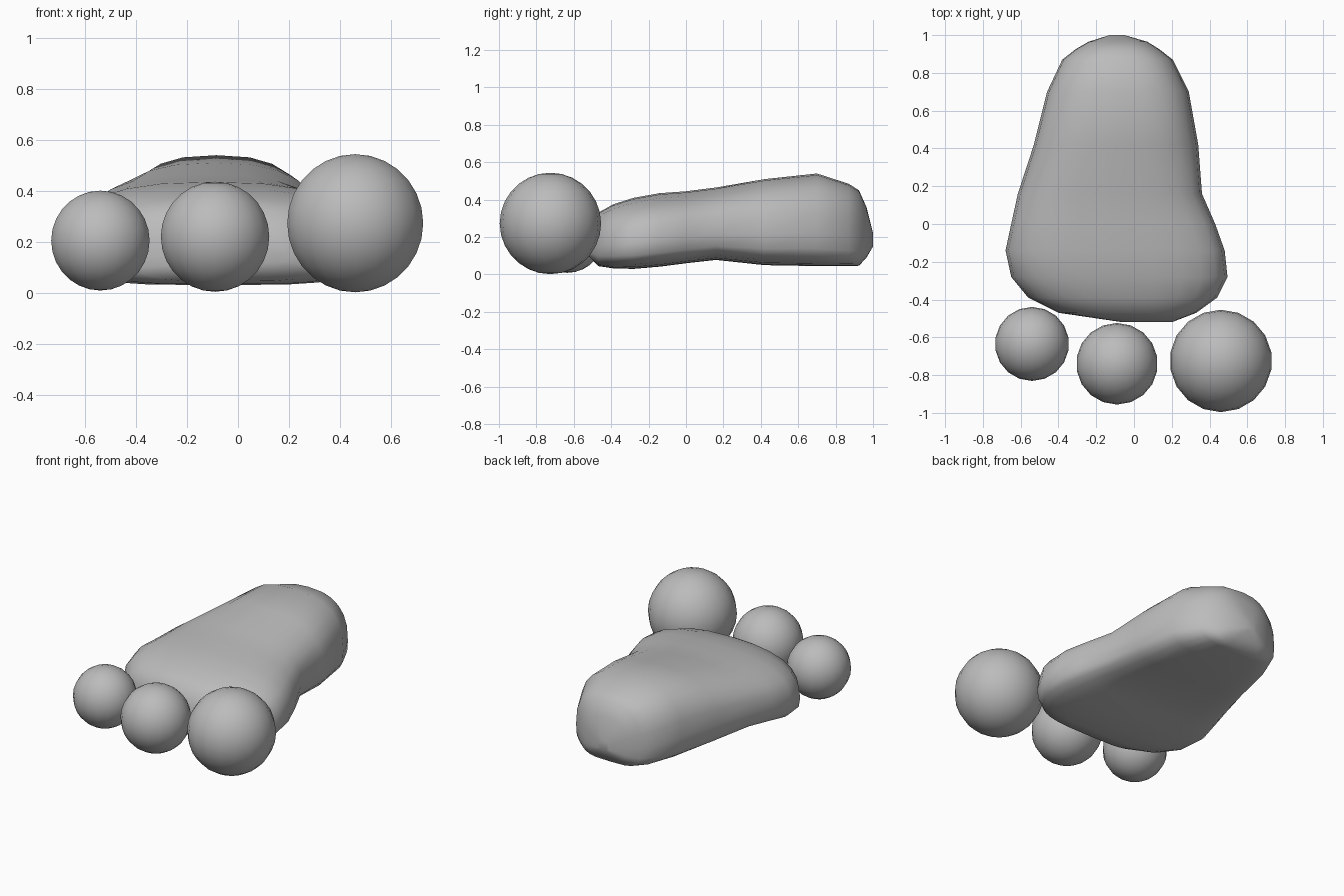
import bpy, bmesh, math

cube = bpy.data.objects.get("Cube")
if cube:
    bpy.data.objects.remove(cube)

# Single stone grey colour
grey = bpy.data.materials.new("stone_grey")
grey.use_nodes = True
colour = (0.5, 0.5, 0.5, 1)
grey.diffuse_color = colour
grey.node_tree.nodes["Principled BSDF"].inputs["Base Color"].default_value = colour


def finish(name, bm):
    bmesh.ops.recalc_face_normals(bm, faces=bm.faces)
    for face in bm.faces:
        face.smooth = True
    mesh = bpy.data.meshes.new(name)
    bm.to_mesh(mesh)
    bm.free()
    mesh.materials.append(grey)
    obj = bpy.data.objects.new(name, mesh)
    bpy.context.collection.objects.link(obj)
    return obj


def power(value, exponent):
    return math.copysign(abs(value) ** exponent, value)


# Foot sections from front to heel: y, right x, left x, sole z, top z
SECTIONS = [
    (-0.52, -0.06, 0.20, 0.10, 0.22),
    (-0.47, -0.40, 0.33, 0.045, 0.33),
    (-0.39, -0.56, 0.44, 0.033, 0.375),
    (-0.28, -0.65, 0.495, 0.03, 0.41),
    (-0.14, -0.68, 0.48, 0.042, 0.435),
    (0.0, -0.65, 0.43, 0.06, 0.445),
    (0.16, -0.615, 0.36, 0.078, 0.465),
    (0.42, -0.53, 0.34, 0.05, 0.51),
    (0.70, -0.46, 0.29, 0.045, 0.54),
    (0.87, -0.38, 0.205, 0.045, 0.485),
    (0.925, -0.31, 0.135, 0.047, 0.45),
    (0.965, -0.24, 0.07, 0.09, 0.36),
    (1.0, -0.13, -0.05, 0.15, 0.22),
]
SIDES = 24

# Foot: rounded top and flatter sole, lofted along y
bm = bmesh.new()
rings = []
for y, x0, x1, z0, z1 in SECTIONS:
    middle = z0 + 0.36 * (z1 - z0)
    ring = []
    for i in range(SIDES):
        a = math.tau * i / SIDES
        upper = math.sin(a) >= 0
        e = 0.78 if upper else 0.55
        height = z1 - middle if upper else middle - z0
        x = (x0 + x1) / 2 + (x1 - x0) / 2 * power(math.cos(a), e)
        ring.append(bm.verts.new((x, y, middle + height * power(math.sin(a), e))))
    rings.append(ring)
for a, b in zip(rings, rings[1:]):
    for i in range(SIDES):
        j = (i + 1) % SIDES
        bm.faces.new((a[i], a[j], b[j], b[i]))
bm.faces.new(rings[0])
bm.faces.new(rings[-1])
finish("foot", bm)

# Three ball toes
for name, centre, radius in (
    ("small_toe", (-0.54, -0.635, 0.205), 0.196),
    ("middle_toe", (-0.09, -0.74, 0.22), 0.216),
    ("big_toe", (0.46, -0.725, 0.273), 0.271),
):
    bm = bmesh.new()
    bmesh.ops.create_uvsphere(bm, u_segments=18, v_segments=14, radius=radius)
    finish(name, bm).location = centre
